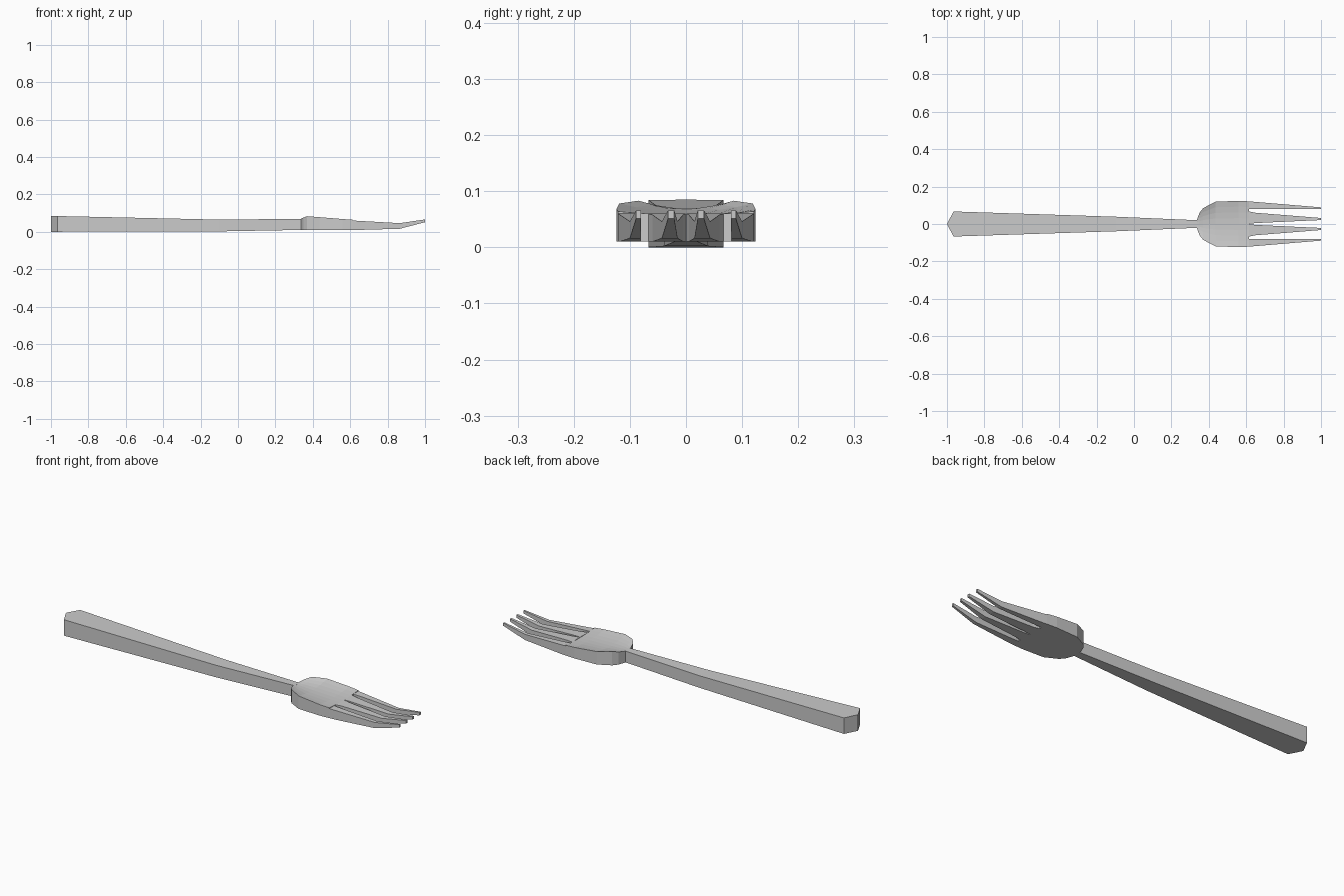
import bpy, bmesh

if "Cube" in bpy.data.objects:
    bpy.data.objects.remove(bpy.data.objects["Cube"])


def loft(name, stations):
    """Solid through stations (x, [(y, z_bottom, z_top), ...])."""
    bm = bmesh.new()
    rings = []
    for x, cols in stations:
        ring = [bm.verts.new((x, y, b)) for y, b, t in cols]
        ring += [bm.verts.new((x, y, t)) for y, b, t in reversed(cols)]
        rings.append(ring)
    n = len(rings[0])
    for r, s in zip(rings, rings[1:]):
        for i in range(n):
            j = (i + 1) % n
            bm.faces.new((r[i], r[j], s[j], s[i]))
    for r in (rings[0], rings[-1]):
        for i in range(n // 2 - 1):
            bm.faces.new((r[i], r[i + 1], r[n - 2 - i], r[n - 1 - i]))
    bmesh.ops.remove_doubles(bm, verts=bm.verts, dist=1e-5)
    bmesh.ops.recalc_face_normals(bm, faces=bm.faces)
    me = bpy.data.meshes.new(name)
    bm.to_mesh(me)
    bm.free()
    ob = bpy.data.objects.new(name, me)
    bpy.context.collection.objects.link(ob)
    return ob


# Handle: tapered bar with a pointed butt end (x, half width, bottom, top)
handle = [(-1, 0.0, 0, 0.085), (-0.965, 0.067, 0, 0.084),
          (-0.1, 0.039, 0.002, 0.065), (0.345, 0.02, 0.01, 0.069)]
loft("handle", [(x, [(-w, b, t), (w, b, t)]) for x, w, b, t in handle])

# Bowl: dished plate (x, half width, bottom, centre top, edge top)
bowl = [(0.337, 0.024, 0.01, 0.069, 0.07), (0.35, 0.06, 0.01, 0.068, 0.076),
        (0.37, 0.085, 0.01, 0.066, 0.083), (0.435, 0.119, 0.01, 0.063, 0.078),
        (0.56, 0.124, 0.01, 0.059, 0.068), (0.615, 0.121, 0.01, 0.058, 0.064)]
fracs = [-1, -0.75, -0.5, -0.25, 0, 0.25, 0.5, 0.75, 1]
loft("bowl", [(x, [(f * w, b, c + (e - c) * f * f) for f in fracs])
              for x, w, b, c, e in bowl])

# Tines: mirrored pairs, (inner y, outer y) at each station
levels = [(0.615, 0.01, 0.06), (0.65, 0.01, 0.058),
          (0.865, 0.016, 0.046), (1.0, 0.051, 0.066)]
tines = {"inner_tine": [(0.001, 0.067), (0.005, 0.06), (0.015, 0.043), (0.021, 0.032)],
         "outer_tine": [(0.08, 0.121), (0.081, 0.118), (0.081, 0.1), (0.08, 0.089)]}
for name, widths in tines.items():
    for side, s in (("left", 1), ("right", -1)):
        loft(f"{name}_{side}",
             [(x, [(s * i, b, t), (s * o, b, t)])
              for (x, b, t), (i, o) in zip(levels, widths)])
